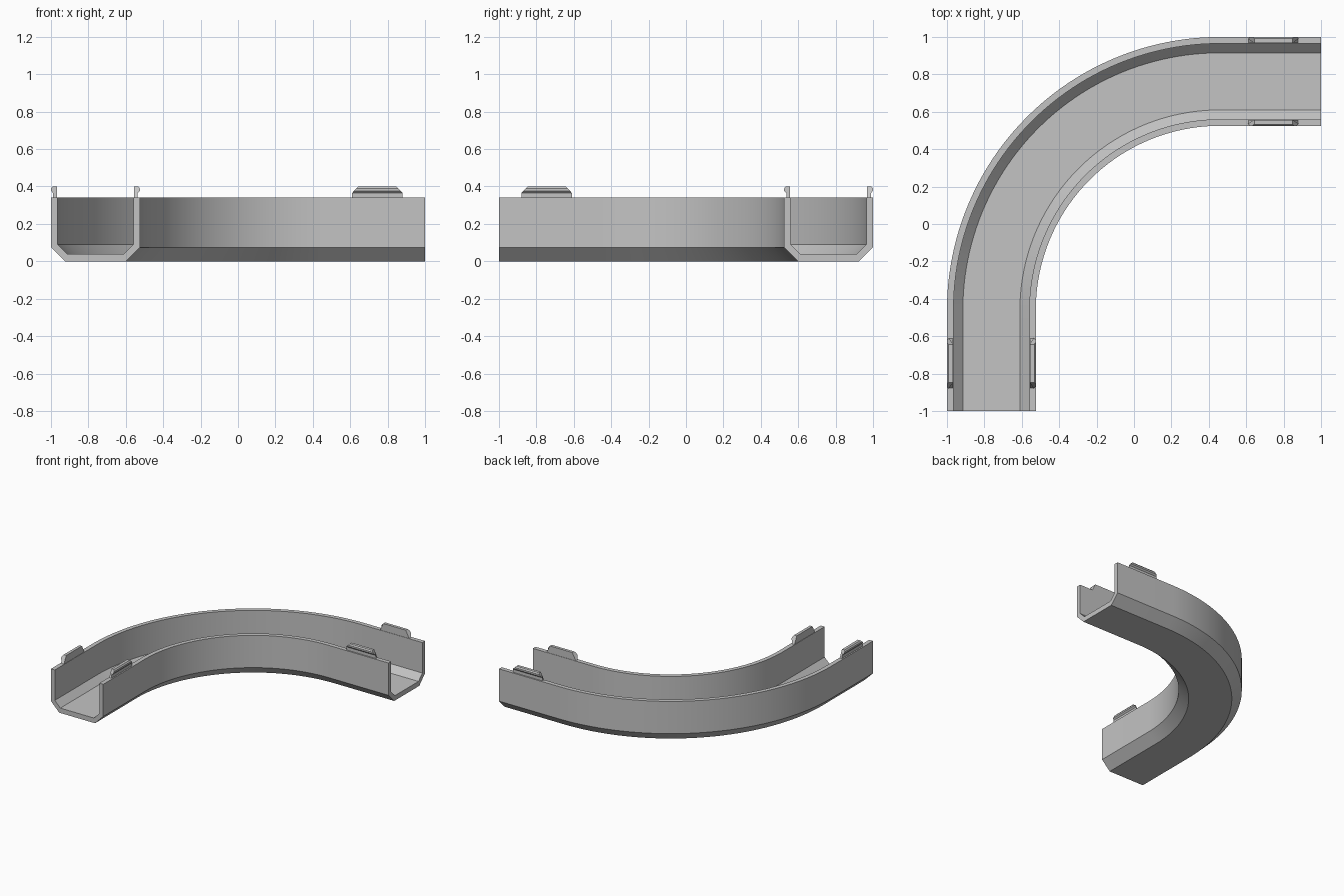
import bpy, bmesh, math

if "Cube" in bpy.data.objects:
    bpy.data.objects.remove(bpy.data.objects["Cube"])

grey = bpy.data.materials.new("light_grey")
grey.diffuse_color = (0.55, 0.55, 0.55, 1)
grey.use_nodes = True
grey.node_tree.nodes["Principled BSDF"].inputs["Base Color"].default_value = grey.diffuse_color

BEND = 0.46      # bend centre is at (BEND, -BEND)
WIDTH = 0.475    # overall channel width
TOP = 0.34
SEGMENTS = 48


def loft(name, rings):
    """Skin a list of closed rings and cap both ends."""
    bm = bmesh.new()
    rows = [[bm.verts.new(p) for p in ring] for ring in rings]
    n = len(rows[0])
    for a, b in zip(rows, rows[1:]):
        for i in range(n):
            j = (i + 1) % n
            bm.faces.new((a[i], a[j], b[j], b[i]))
    bm.faces.new(rows[0])
    bm.faces.new(rows[-1])
    bmesh.ops.recalc_face_normals(bm, faces=bm.faces)
    mesh = bpy.data.meshes.new(name)
    bm.to_mesh(mesh)
    bm.free()
    mesh.materials.append(grey)
    obj = bpy.data.objects.new(name, mesh)
    bpy.context.collection.objects.link(obj)
    bpy.ops.object.select_all(action='DESELECT')
    obj.select_set(True)
    bpy.context.view_layer.objects.active = obj
    bpy.ops.object.shade_smooth_by_angle(angle=math.radians(25))
    return obj


# Channel section: (distance from the outer wall, height)
section = [(0, TOP), (0, 0.075), (0.075, 0), (0.40, 0), (WIDTH, 0.075),
           (WIDTH, TOP), (0.44, TOP), (0.44, 0.09), (0.39, 0.04),
           (0.085, 0.04), (0.035, 0.09), (0.035, TOP)]

# Channel: straight end, quarter bend, straight end
rings = [[(-1 + d, -1, z) for d, z in section]]
for k in range(SEGMENTS + 1):
    a = math.pi - math.pi / 2 * k / SEGMENTS
    rings.append([(BEND + (1 + BEND - d) * math.cos(a),
                   -BEND + (1 + BEND - d) * math.sin(a), z) for d, z in section])
rings.append([(1, 1 - d, z) for d, z in section])
loft("curved_channel", rings)

# Clip section: (distance from the wall's inside face, height)
hook = [(0.003, 0.335), (0.024, 0.335), (0.024, 0.365), (0.035, 0.377),
        (0.035, 0.39), (0.027, 0.40), (0.003, 0.40)]


def clip(name, back, direction, on_left):
    """Hooked clip on a wall top, with ends that slope in above the stem."""
    ends = []
    for start, sign in ((0.61, 1), (0.88, -1)):
        ring = []
        for h, z in hook:
            along = start + sign * max(0, z - 0.367)
            across = 1 - (back + direction * h)
            ring.append((-across, -along, z) if on_left else (along, across, z))
        ends.append(ring)
    loft(name, ends)


for side, on_left in (("front", True), ("right", False)):
    clip(side + "_outer_clip", 0.035, -1, on_left)
    clip(side + "_inner_clip", 0.44, 1, on_left)
